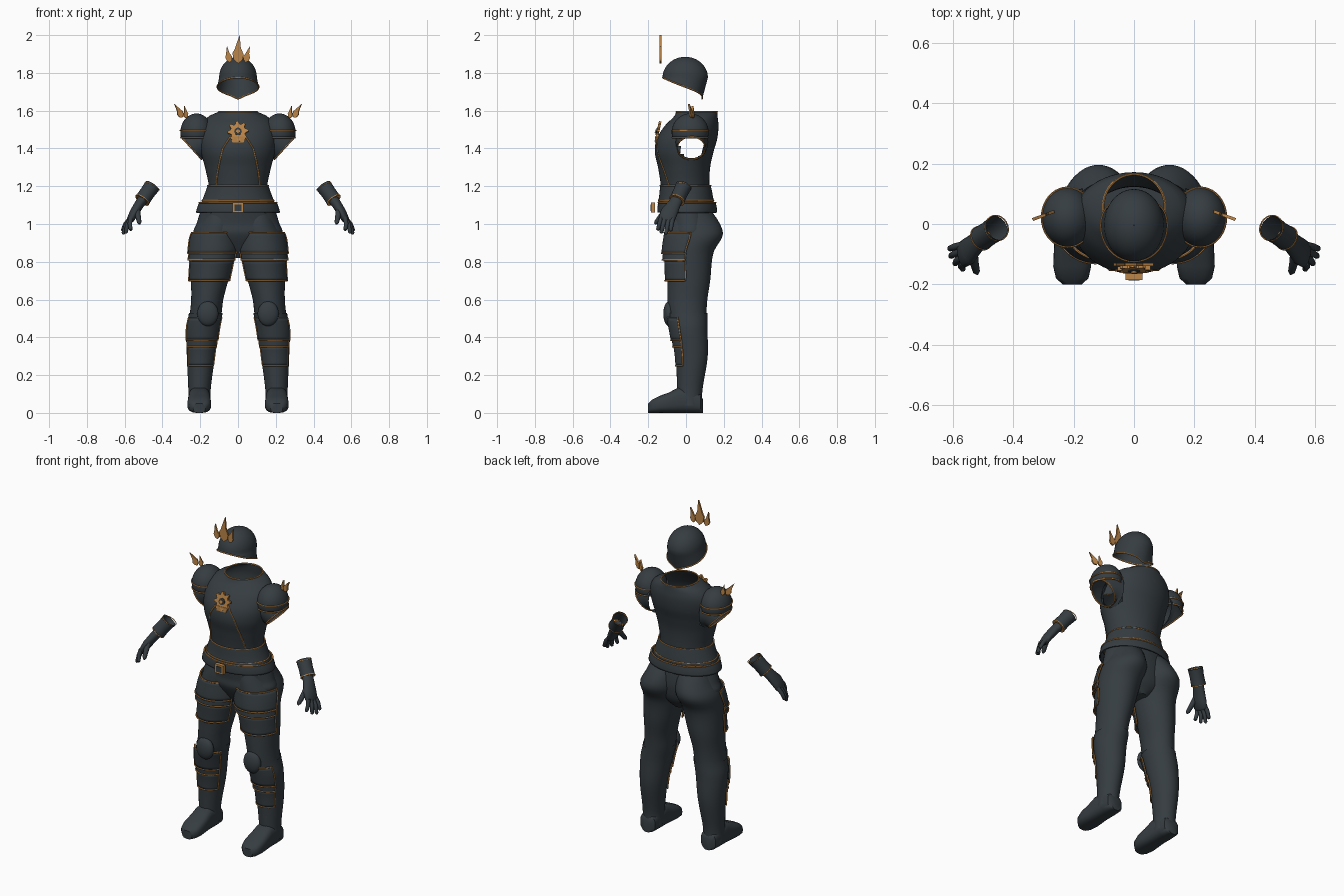
import bpy, bmesh
from math import sin, cos, pi, radians, sqrt
from mathutils import Vector, Matrix

if "Cube" in bpy.data.objects:
    bpy.data.objects.remove(bpy.data.objects["Cube"])


def material(name, rgb, rough=0.6):
    m = bpy.data.materials.new(name)
    m.use_nodes = True
    m.diffuse_color = (*rgb, 1)
    bsdf = m.node_tree.nodes["Principled BSDF"]
    bsdf.inputs["Base Color"].default_value = (*rgb, 1)
    bsdf.inputs["Roughness"].default_value = rough
    return m


SLATE = material("dark slate", (0.036, 0.046, 0.053))
GOLD = material("bronze gold", (0.50, 0.235, 0.065))
built = []


def finish(name, bm, mat, mirror=False, thick=0):
    bmesh.ops.recalc_face_normals(bm, faces=bm.faces)
    me = bpy.data.meshes.new(name)
    bm.to_mesh(me)
    bm.free()
    me.materials.append(mat)
    ob = bpy.data.objects.new(name, me)
    bpy.context.collection.objects.link(ob)
    if thick:
        ob.modifiers.new("thickness", "SOLIDIFY").thickness = thick
    if mirror:
        ob.modifiers.new("other_side", "MIRROR")
    built.append(ob)


def grid(name, rows, mat, closed=True, loop=False, caps=False, drop=None, **kw):
    """Skin rows of points; optionally cap the ends or drop faces by a rule."""
    bm = bmesh.new()
    vs = [[bm.verts.new(p) for p in row] for row in rows]
    n = len(rows[0])
    pairs = list(zip(vs, vs[1:])) + ([(vs[-1], vs[0])] if loop else [])
    for r, s in pairs:
        for j in range(n if closed else n - 1):
            k = (j + 1) % n
            f = bm.faces.new((r[j], r[k], s[k], s[j]))
            if drop and drop(f.calc_center_median()):
                bm.faces.remove(f)
    if caps:
        bm.faces.new(vs[0])
        bm.faces.new(vs[-1])
    finish(name, bm, mat, **kw)


def tube(name, pts, radii, mat, loop=False, sides=6, ref=(0.3, 0.2, 1), caps=True, **kw):
    """Sweep an ellipse along points; each radius is a number or a pair."""
    pts, n, u = [Vector(p) for p in pts], len(pts), Vector(ref)
    rows = []
    for i, p in enumerate(pts):
        a = pts[(i - 1) % n] if loop else pts[max(i - 1, 0)]
        b = pts[(i + 1) % n] if loop else pts[min(i + 1, n - 1)]
        t = (b - a).normalized()
        u = (u - t * u.dot(t)).normalized()
        r = radii[i] if isinstance(radii, list) else radii
        ru, rv = r if isinstance(r, tuple) else (r, r)
        v = t.cross(u)
        rows.append([p + u * ru * cos(2 * pi * j / sides) + v * rv * sin(2 * pi * j / sides)
                     for j in range(sides)])
    grid(name, rows, mat, loop=loop, caps=caps and not loop, **kw)


def trim(name, pts, loop=True, mirror=False):
    tube(name, pts, 0.004, GOLD, loop=loop, mirror=mirror)


def at(secs, z):
    """Smoothly interpolated cross-section (cx, cy, rx, ry) at a height."""
    z = min(max(z, secs[0][0]), secs[-1][0])
    i = max(j for j in range(len(secs) - 1) if secs[j][0] <= z)
    lo, a, b, hi = secs[max(i - 1, 0)], secs[i], secs[i + 1], secs[min(i + 2, len(secs) - 1)]
    h = b[0] - a[0]
    t = (z - a[0]) / h
    out = []
    for k in range(1, 5):
        m0, m1 = (b[k] - lo[k]) / (b[0] - lo[0]) * h, (hi[k] - a[k]) / (hi[0] - a[0]) * h
        out.append((2*t**3 - 3*t*t + 1) * a[k] + (t**3 - 2*t*t + t) * m0
                   + (3*t*t - 2*t**3) * b[k] + (t**3 - t*t) * m1)
    return out


def on(secs, z, deg, grow=0):
    cx, cy, rx, ry = at(secs, z)
    a = radians(deg)
    return Vector((cx + (rx + grow) * cos(a), cy + (ry + grow) * sin(a), z))


def ring(secs, z, grow=0, n=48):
    return [on(secs, z, 360 * j / n, grow) for j in range(n)]


def shell(name, secs, z0, z1, grow=0, steps=24, **kw):
    grid(name, [ring(secs, z0 + (z1 - z0) * i / steps, grow) for i in range(steps + 1)],
         SLATE, **kw)


# Body sections: height, centre x, centre y, half width, half depth
LEG = [(0.04, .205, .02, .055, .06), (.12, .204, .02, .054, .062), (.3, .196, .03, .07, .08),
       (.45, .186, .015, .083, .093), (.52, .172, .008, .084, .1), (.6, .163, .008, .085, .105),
       (.7, .15, .015, .098, .113), (.85, .13, .018, .117, .128), (.94, .12, .045, .12, .15),
       (1.0, .105, .04, .105, .14), (1.07, .09, .025, .095, .11)]
PELVIS = [(.82, 0, .03, .04, .06), (.88, 0, .03, .17, .1), (.95, 0, .02, .235, .125),
          (1.0, 0, .02, .22, .125), (1.08, 0, .01, .195, .125)]
TORSO = [(1.08, 0, 0, .16, .125), (1.2, 0, -.005, .155, .128), (1.3, 0, -.01, .175, .138),
         (1.38, 0, -.01, .196, .155), (1.45, 0, .005, .205, .16), (1.52, 0, .03, .195, .142),
         (1.57, 0, .052, .155, .115), (1.595, 0, .057, .1, .108)]
SKIRT = [(1.1, 0, 0, .2, .15), (1.15, 0, 0, .18, .142), (1.205, 0, -.003, .16, .134)]
BELT = [(1.06, 0, .007, .223, .158), (1.085, 0, .006, .217, .157), (1.115, 0, .005, .205, .152)]

# Trousers and boots
shell("pelvis", PELVIS, .82, 1.08, caps=True)
shell("trouser_leg", LEG, .5, 1.07, mirror=True, caps=True)
shell("boot_leg", LEG, .04, .53, grow=.005, mirror=True)
FOOT = [(.09, .03, .07), (.078, .05, .1), (.03, .058, .13), (-.04, .058, .135), (-.09, .061, .108),
        (-.14, .063, .09), (-.18, .054, .07), (-.2, .032, .05)]


def sq(c):
    return abs(c) ** .7 * (1 if c > 0 else -1)


grid("boot_foot", [[Vector((.205 + w * sq(cos(2*pi*j/28)), y, h/2 + h/2 * sq(sin(2*pi*j/28))))
                    for j in range(28)] for y, w, h in FOOT], SLATE, caps=True, mirror=True)


# Front armour plates on the legs, each with an edging
def lame(name, z0, z1, grow0, grow1, a0, a1):
    rows = []
    for i in range(7):
        t = i / 6
        rows.append([on(LEG, z0 + (z1 - z0) * t, a0 + (a1 - a0) * j / 24,
                        grow0 + (grow1 - grow0) * t) for j in range(25)])
    grid(name, rows, SLATE, closed=False, mirror=True, thick=.006)
    edge = rows[0] + [r[-1] for r in rows[1:-1]] + rows[-1][::-1] + [r[0] for r in rows[-2:0:-1]]
    trim(name + "_edging", edge, mirror=True)


lame("thigh_plate_upper", .845, .955, .02, .012, -8, -152)
lame("thigh_plate_middle", .81, .85, .018, .012, -8, -155)
lame("thigh_plate_lower", .70, .805, .014, .008, -8, -160)
lame("shin_plate_upper", .385, .505, .016, .014, -28, -155)
lame("shin_plate_middle", .35, .385, .013, .01, -30, -155)
lame("shin_plate_lower", .25, .35, .01, .009, -32, -155)


def ball(name, centre, size, keep_above=None, mirror=False, thick=0):
    bm = bmesh.new()
    bmesh.ops.create_uvsphere(bm, u_segments=32, v_segments=20, radius=1,
                              matrix=Matrix.Translation(centre) @ Matrix.Diagonal((*size, 1)))
    if keep_above is not None:
        bmesh.ops.bisect_plane(bm, geom=bm.verts[:] + bm.edges[:] + bm.faces[:],
                               plane_co=(0, 0, keep_above), plane_no=(0, 0, 1), clear_inner=True)
    finish(name, bm, SLATE, mirror, thick)


ball("knee_cap", (.16, -.09, .525), (.056, .03, .066), mirror=True)


# Torso with open neck and arm holes
def arm_hole(p):
    return abs(p.x) > .1 and ((p.y - .03) / .066) ** 2 + ((p.z - 1.415) / .075) ** 2 < 1


shell("torso", TORSO, 1.08, 1.595, steps=48, drop=arm_hole)
trim("neck_edging", ring(TORSO, 1.594))
shell("waist_skirt", SKIRT, 1.1, 1.205, steps=8)
trim("waist_edging", ring(SKIRT, 1.203))
trim("waist_hem", ring(SKIRT, 1.125))
shell("belt", BELT, 1.06, 1.115, steps=6, thick=.008)
trim("belt_edging", ring(BELT, 1.113))


def front(x, z):
    cx, cy, rx, ry = at(TORSO, z)
    return Vector((x, cy - ry * sqrt(1 - (x / rx) ** 2) - .001, z))


seam = [(.035, 1.47), (.055, 1.44), (.08, 1.4), (.095, 1.34), (.107, 1.28), (.117, 1.205)]
trim("chest_seam", [front(x, z) for x, z in seam], loop=False, mirror=True)

# Shoulders: hollow sleeves under domed guards
opening = [Vector((.247 + .055 * cos(a), .028 + .074 * sin(a), 1.402 + .06 * cos(a)))
           for a in [2 * pi * j / 32 for j in range(32)]]
root = [Vector((.17, .03 + .088 * sin(a), 1.435 + .1 * cos(a)))
        for a in [2 * pi * j / 32 for j in range(32)]]
bulge = [(p + q) / 2 + Vector((.012 * (q.z > 1.42), 0, .01)) for p, q in zip(root, opening)]
grid("sleeve", [root, bulge, opening], SLATE, mirror=True)
trim("sleeve_edging", opening, mirror=True)
ball("shoulder_guard", (.22, .022, 1.485), (.085, .098, .1), 1.455, mirror=True, thick=.004)
for label, z in (("lower", 1.457), ("upper", 1.495)):
    k = sqrt(1 - ((z - 1.485) / .1) ** 2) + .01
    trim(f"shoulder_{label}_edging",
         [(.22 + .085 * k * cos(pi * j / 20), .022 + .098 * k * sin(pi * j / 20), z)
          for j in range(40)], mirror=True)


# Flat ornaments: outline in x and z, thickness in y, then placed by a matrix
def plate(name, outline, depth, mat, place, mirror=False):
    bm = bmesh.new()
    face = bm.faces.new([bm.verts.new((x, -depth / 2, z)) for x, z in outline])
    new = bmesh.ops.extrude_face_region(bm, geom=[face])["geom"]
    bmesh.ops.translate(bm, verts=[v for v in new if isinstance(v, bmesh.types.BMVert)],
                        vec=(0, depth, 0))
    bm.transform(place)
    finish(name, bm, mat, mirror)


FLAME = [(0, 0), (.16, .12), (.2, .32), (.1, .55), (.06, 1), (-.06, .68), (-.12, .5), (-.2, .36),
         (-.15, .14)]


def flame(name, x, y, z, height, lean, turn=0, mirror=False):
    place = (Matrix.Translation((x, y, z)) @ Matrix.Rotation(radians(turn), 4, "Z")
             @ Matrix.Rotation(radians(lean), 4, "Y"))
    plate(name, [(px * height, pz * height) for px, pz in FLAME], .01, GOLD, place, mirror)


flame("crest_flame_middle", 0, -.135, 1.85, .15, 0)
flame("crest_flame_left", .04, -.135, 1.855, .09, 12)
flame("crest_flame_right", -.042, -.135, 1.855, .09, -14)
flame("shoulder_flame_outer", .295, .03, 1.563, .085, 28, -20, True)
flame("shoulder_flame_inner", .275, .038, 1.56, .065, 5, -20, True)

tilt = Matrix.Rotation(radians(-12), 4, "X")
gear = [((.055 if j % 4 < 2 else .04) * cos(pi * j / 16), (.055 if j % 4 < 2 else .04) * sin(pi * j / 16))
        for j in range(32)]
disc = [(.02 * cos(pi * j / 8), .02 * sin(pi * j / 8)) for j in range(16)]
plate("chest_gear", gear, .014, GOLD, Matrix.Translation((0, -.148, 1.49)) @ tilt)
plate("chest_gear_hub", disc, .009, SLATE, Matrix.Translation((0, -.154, 1.49)) @ tilt)
plate("chest_gear_pin", [(x / 2, z / 2) for x, z in disc], .012, GOLD,
      Matrix.Translation((0, -.158, 1.49)) @ tilt)
plate("chest_gear_base", [(-.045, 0), (-.03, -.03), (.03, -.03), (.045, 0)], .012, GOLD,
      Matrix.Translation((0, -.157, 1.462)))
square = [(-1, -1), (1, -1), (1, 1), (-1, 1)]
plate("buckle", [(x * .029, z * .027) for x, z in square], .022, GOLD,
      Matrix.Translation((0, -.174, 1.087)))
plate("buckle_centre", [(x * .019, z * .017) for x, z in square], .008, SLATE,
      Matrix.Translation((0, -.184, 1.087)))

# Helmet: dome with a high brow, flared sides and a pointed nape
rows = []
for i in range(1, 19):
    row = []
    for j in range(48):
        a = 2 * pi * j / 48
        if i <= 12:
            f, k, z = 0, sin(pi / 2 * i / 12), 1.775 + .11 * cos(pi / 2 * i / 12)
        else:
            f = (i - 12) / 6
            rim = 1.725 - .05 * sin(a) - .012 * max(0, sin(a)) ** 20
            k, z = 1, 1.775 + (rim - 1.775) * f
        k *= 1 + .1 * f * cos(a) ** 2 - .25 * f * max(0, sin(a)) ** 2
        row.append(Vector((.1 * k * cos(a), -.004 + .12 * k * sin(a), z)))
    rows.append(row)
grid("helmet", [[Vector((0.001 * cos(2*pi*j/48), -.004 + .001 * sin(2*pi*j/48), 1.885))
                 for j in range(48)]] + rows, SLATE)
trim("helmet_edging", rows[-1])

# Gauntlets: open cuff, flat palm, four fingers and a thumb
Y = (0, 1, 0)
cuff = [(.455, -.013, 1.2), (.48, -.03, 1.165), (.508, -.048, 1.125)]
tube("gauntlet_cuff", cuff, [.043, .04, .041], SLATE, sides=24, ref=Y, caps=False, mirror=True)
tube("cuff_top_edging", [cuff[0], (.456, -.0135, 1.198)], .0445, GOLD, sides=24, ref=Y,
     caps=False, mirror=True, thick=.004)
tube("cuff_wrist_edging", [(.505, -.046, 1.129), cuff[2]], .043, GOLD, sides=24, ref=Y,
     mirror=True)
tube("gauntlet_palm", [(.5, -.045, 1.135), (.522, -.062, 1.105), (.55, -.09, 1.06), (.568, -.102, 1.025),
                       (.574, -.105, 1.015)],
     [(.033, .028), (.035, .026), (.046, .024), (.044, .02), (.034, .012)], SLATE, sides=20,
     ref=Y, mirror=True)
knuckle = Vector((.566, -.1, 1.035))
tips = {"index": (.568, -.15, .965), "middle": (.595, -.132, .95), "ring": (.61, -.107, .945),
        "little": (.614, -.082, .962)}
for i, (label, tip) in enumerate(tips.items()):
    start = knuckle + Vector((0, -.03 + .02 * i, 0))
    mid = start.lerp(Vector(tip), .5) + Vector((.006, 0, .002))
    tube(label + "_finger", [start, mid, start.lerp(Vector(tip), .93), tip],
         [.013, .012, .01, .004], SLATE, sides=10, ref=Y, mirror=True)
tube("thumb", [(.535, -.095, 1.085), (.53, -.13, 1.045), (.523, -.157, 1.01), (.52, -.165, 1.0)],
     [.017, .015, .012, .005], SLATE, sides=10, ref=(1, 0, 0), mirror=True)

# Smooth shading with sharp edges kept
bpy.ops.object.select_all(action="DESELECT")
for ob in built:
    ob.select_set(True)
bpy.context.view_layer.objects.active = built[0]
bpy.ops.object.shade_smooth_by_angle(angle=radians(40))
